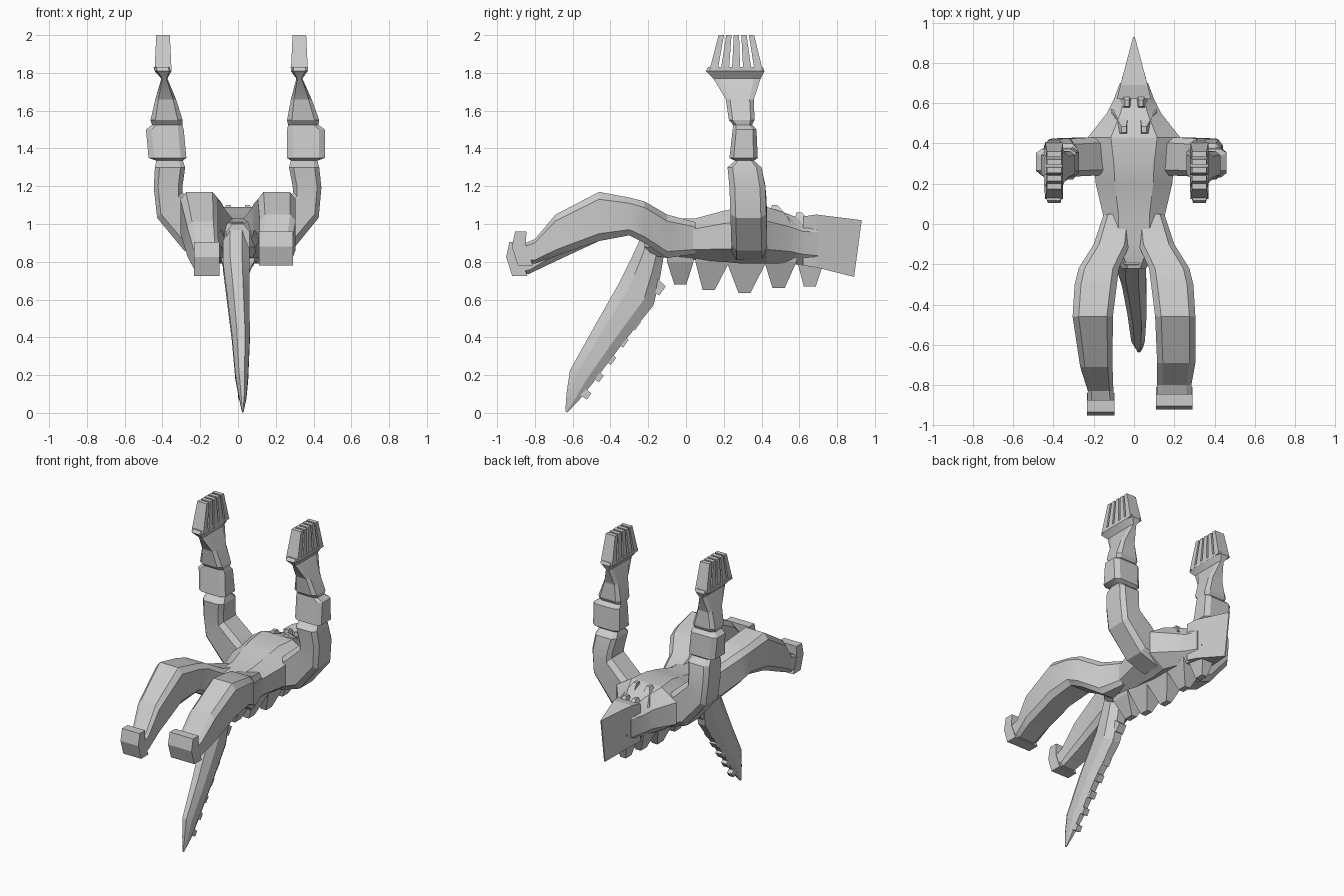
import bpy, bmesh, math
from mathutils import Vector

old = bpy.data.objects.get("Cube")
if old:
    bpy.data.objects.remove(old, do_unlink=True)

grey = bpy.data.materials.new("light grey")
grey.use_nodes = True
grey.diffuse_color = (0.6, 0.6, 0.6, 1)
grey.node_tree.nodes["Principled BSDF"].inputs["Base Color"].default_value = (0.6, 0.6, 0.6, 1)

X, Y, Z = Vector((1, 0, 0)), Vector((0, 1, 0)), Vector((0, 0, 1))


def ring(center, u, v, bevel=0.65):
    """Chamfered rectangle spanned by half-axes u and v; bevel 1 is a plain box."""
    center, b = Vector(center), bevel
    if b == 1:
        corners = [(1, 1), (-1, 1), (-1, -1), (1, -1)]
    else:
        corners = [(1, b), (b, 1), (-b, 1), (-1, b), (-1, -b), (-b, -1), (b, -1), (1, -b)]
    return [center + u * s + v * t for s, t in corners]


def loft(name, rings, smooth=18):
    """Skin a closed tube through rings of equal length."""
    bm = bmesh.new()
    loops = [[bm.verts.new(p) for p in r] for r in rings]
    count = len(loops[0])
    for a, b in zip(loops, loops[1:]):
        for i in range(count):
            j = (i + 1) % count
            bm.faces.new((a[i], a[j], b[j], b[i]))
    bm.faces.new(loops[0])
    bm.faces.new(loops[-1])
    bmesh.ops.recalc_face_normals(bm, faces=bm.faces)
    mesh = bpy.data.meshes.new(name)
    bm.to_mesh(mesh)
    bm.free()
    mesh.materials.append(grey)
    obj = bpy.data.objects.new(name, mesh)
    bpy.context.collection.objects.link(obj)
    if smooth:
        bpy.ops.object.select_all(action="DESELECT")
        obj.select_set(True)
        bpy.context.view_layer.objects.active = obj
        bpy.ops.object.shade_smooth_by_angle(angle=math.radians(smooth))
    return obj


# Torso and neck: y, half width, top, bottom
torso = [(-.22, .06, 1.0, .84), (-.1, .15, 1.03, .82), (.05, .155, 1.03, .81),
         (.2, .19, 1.07, .8), (.3, .2, 1.09, .79), (.43, .23, 1.09, .79),
         (.55, .135, 1.05, .79), (.62, .1, 1.02, .78), (.7, .07, 1.02, .77)]
loft("torso", [ring((0, y, (t + b) / 2), X * w, Z * (t - b) / 2, .5) for y, w, t, b in torso])

# Snout: a wedge narrowing to an upright edge
loft("snout", [
    ring((0, .62, .91), X * .085, Z * .13, 1),
    ring((0, .69, .91), X * .068, Z * .14, 1),
    ring((0, .91, .87), X * .004, Vector((0, .02, .15)), 1)], 0)

# Crest bumps behind the snout
for side, label in ((1, "left"), (-1, "right")):
    loft(label + "_crest", [
        ring((side * .07, .5, 1.0), X * .045, Y * .07, 1),
        ring((side * .05, .47, 1.1), X * .012, Y * .015, 1)], 0)
    loft(label + "_brow", [
        ring((side * .04, .62, 1.0), X * .03, Y * .05, 1),
        ring((side * .035, .6, 1.06), X * .01, Y * .015, 1)], 0)

# Spines hanging below the torso: base y, base half length, tip y, tip z
spines = [(-.03, .07, -.03, .68), (.14, .09, .12, .65), (.32, .105, .31, .635),
          (.5, .085, .49, .66), (.66, .07, .655, .67)]
for i, (y, half, tip, z) in enumerate(spines):
    wide = .1 if y < .6 else .06
    loft(f"spine_{i + 1}", [
        ring((0, y, .86), X * wide, Y * half, 1),
        ring((0, y, .8), X * wide * .85, Y * half, 1),
        ring((0, tip, z), X * .02, Y * .032, 1)], 0)

# Tail: x, y, z, half width, half depth, measured across its slope
across = Vector((0, .85, -.5))
tail = [(-.01, -.15, .98, .07, .06), (-.01, -.21, .78, .07, .09), (0, -.265, .625, .06, .11),
        (.015, -.415, .405, .048, .088), (.02, -.555, .19, .034, .07),
        (.025, -.6, .085, .02, .038), (.025, -.634, .005, .004, .006)]
loft("tail", [ring((x, y, z), X * w, across * d, .45) for x, y, z, w, d in tail], 12)

# Row of teeth along the tail's underside
along = Vector((0, -.58, -.81))
out = Vector((0, .81, -.58))
for i in range(7):
    f = i / 6
    base = Vector((.02 * f, -.165 - .38 * f, .675 - .565 * f))
    size = .04 - .014 * f
    loft(f"tail_tooth_{i + 1}", [
        ring(base - out * .05, X * size * .8, along * size, 1),
        ring(base + out * (.05 - .01 * f), X * size * .7, along * size * .75, 1)], 0)

# Arm: x, y, z, half thickness, half depth, heading in degrees (0 out, 90 up)
arm = [(.14, .335, .92, .11, .095, 0), (.24, .335, .97, .12, .095, 22),
       (.36, .33, 1.1, .095, .095, 45), (.365, .325, 1.2, .077, .095, 85),
       (.35, .31, 1.3, .08, .09, 90), (.35, .31, 1.335, .07, .05, 90),
       (.36, .305, 1.35, .1, .075, 90), (.36, .31, 1.5, .1, .063, 90),
       (.345, .3, 1.525, .08, .05, 90), (.345, .295, 1.55, .085, .068, 90),
       (.335, .285, 1.66, .055, .074, 90), (.325, .27, 1.77, .016, .125, 90),
       (.325, .26, 1.81, .045, .155, 90), (.325, .262, 1.83, .046, .145, 90)]

# Leg: y, x, half width, top, bottom
leg = [(.05, .08, .07, 1.01, .84), (-.1, .11, .09, 1.05, .82), (-.22, .175, .1, 1.12, .9),
       (-.3, .19, .105, 1.14, .94), (-.46, .205, .1, 1.17, .91), (-.69, .21, .095, 1.05, .83),
       (-.8, .2, .085, .92, .79), (-.87, .2, .088, .89, .79)]

# Upturned foot: z, y, half length
foot = [(.78, -.85, .04), (.88, -.885, .037), (.96, -.875, .03)]

for side, label in ((1, "left"), (-1, "right")):
    right = side < 0

    def spread(z):
        """The right arm leans farther outward toward its hand."""
        return .07 * max(0, (z - 1) / .8) ** 2 if right else 0

    rings = []
    for x, y, z, thick, deep, heading in arm:
        a = math.radians(heading)
        u = Vector((-math.sin(a) * side, 0, math.cos(a)))
        rings.append(ring((side * (x + spread(z)), y, z), u * thick, Y * deep, .7))
    loft(label + "_arm", rings)

    # Five separate fingers closing toward the tips
    hand = side * (.325 + spread(1.81))
    for i in range(5):
        f = i - 2
        loft(f"{label}_finger_{i + 1}", [
            ring((hand, .265 + f * .06, 1.81), X * .045, Y * .022, 1),
            ring((hand, .267 + f * .04, 2.0), X * .036, Y * .014, 1)], 0)

    # The right leg stretches lower, farther and narrower past the knee
    def reach(y):
        return min(1, max(0, (-.46 - y) / .35)) if right else 0

    rings = []
    for y, x, w, top, low in leg:
        r = reach(y)
        rings.append(ring((side * (x - .035 * r), y - .03 * r, (top + low) / 2 - .055 * r),
                          X * (w - .022 * r), Z * (top - low) / 2, .7))
    loft(label + "_leg", rings)
    r = 1 if right else 0
    loft(label + "_foot", [
        ring((side * (.2 - .035 * r), y - .03 * r, z - .055 * r), X * (.09 - .022 * r), Y * half, 1)
        for z, y, half in foot], 0)
